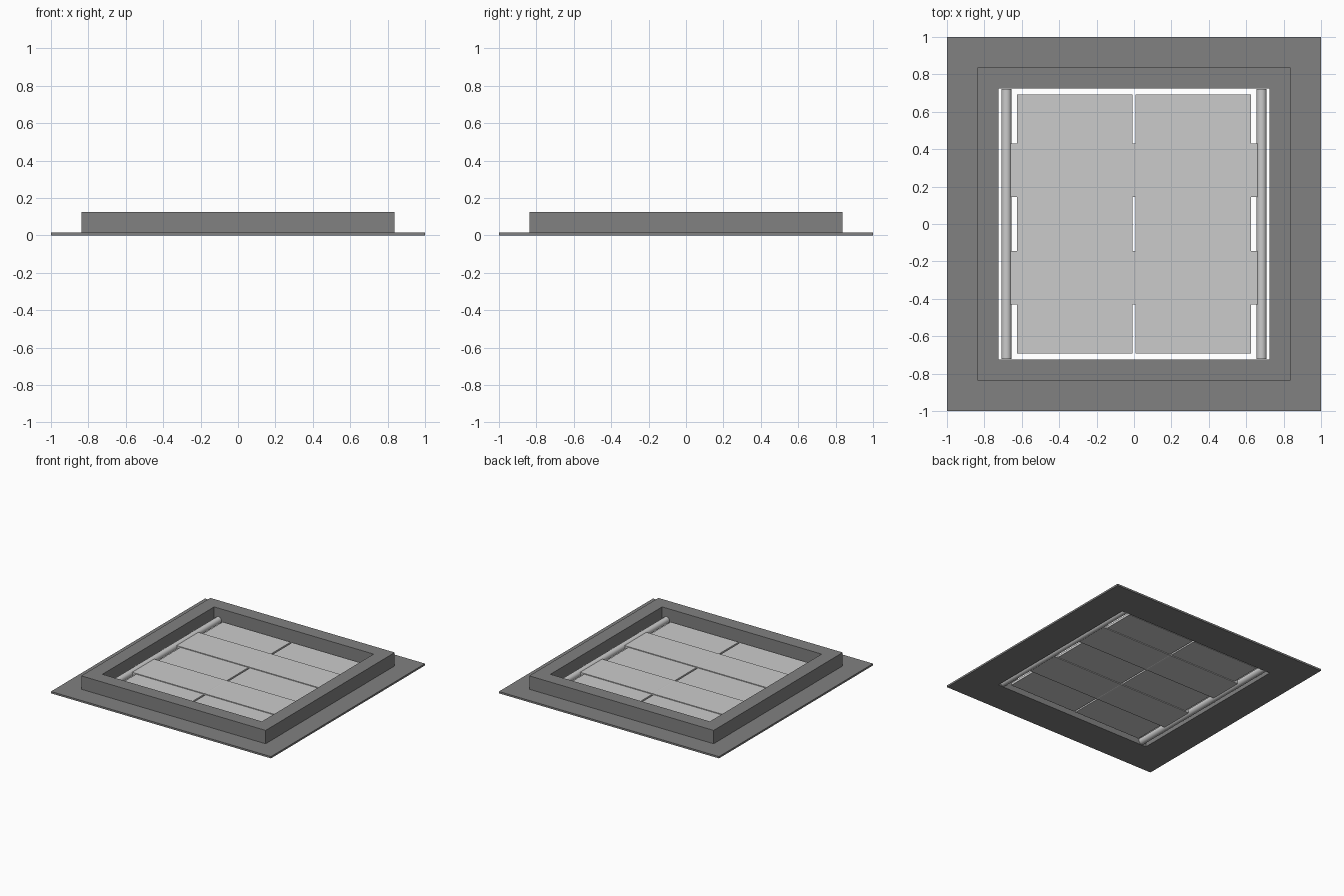
import bpy, bmesh, math
from mathutils import Matrix

if "Cube" in bpy.data.objects:
    bpy.data.objects.remove(bpy.data.objects["Cube"])


def material(name, v):
    m = bpy.data.materials.new(name)
    m.diffuse_color = (v, v, v, 1)
    m.use_nodes = True
    m.node_tree.nodes["Principled BSDF"].inputs["Base Color"].default_value = m.diffuse_color
    return m


DARK = material("dark_grey", 0.22)
LIGHT = material("light_grey", 0.62)


def finish(name, bm, mat):
    bmesh.ops.recalc_face_normals(bm, faces=bm.faces)
    me = bpy.data.meshes.new(name)
    bm.to_mesh(me)
    bm.free()
    ob = bpy.data.objects.new(name, me)
    me.materials.append(mat)
    bpy.context.collection.objects.link(ob)
    return ob


def box(name, x0, x1, y0, y1, z0, z1, mat):
    bm = bmesh.new()
    bmesh.ops.create_cube(bm, size=1)
    bm.transform(Matrix.Translation(((x0 + x1) / 2, (y0 + y1) / 2, (z0 + z1) / 2))
                 @ Matrix.Diagonal((x1 - x0, y1 - y0, z1 - z0, 1)))
    return finish(name, bm, mat)


def rod(name, x, y0, y1, z, r, mat):
    bm = bmesh.new()
    bmesh.ops.create_cone(bm, cap_ends=True, segments=24, radius1=r, radius2=r, depth=y1 - y0)
    bm.transform(Matrix.Translation((x, (y0 + y1) / 2, z)) @ Matrix.Rotation(math.pi / 2, 4, 'X'))
    for f in bm.faces:
        f.smooth = len(f.verts) == 4
    for e in bm.edges:
        e.smooth = all(f.smooth for f in e.link_faces)
    return finish(name, bm, mat)


# Frame: one profile (half-width, height) swept around the square opening
T = 0.015
profile = [(0.725, 0), (1, 0), (1, T), (0.838, T), (0.838, 0.125), (0.725, 0.125)]
bm = bmesh.new()
rings = [[bm.verts.new((sx * d, sy * d, z)) for d, z in profile]
         for sx, sy in ((1, 1), (-1, 1), (-1, -1), (1, -1))]
n = len(profile)
for i in range(4):
    a, b = rings[i], rings[(i + 1) % 4]
    for j in range(n):
        k = (j + 1) % n
        bm.faces.new((a[j], b[j], b[k], a[k]))
finish("frame", bm, DARK)

# Two mirrored flaps with hinge leaves reaching the outer rods
ZC, ROD_X, ROD_R = 0.03, 0.682, 0.027
LEAVES = ((-0.43, -0.145), (0.145, 0.43))
for side, s in (("left", -1), ("right", 1)):
    rod(f"{side}_hinge_rod", s * ROD_X, -0.722, 0.722, ZC, ROD_R, LIGHT)
    xs = sorted((s * 0.007, s * 0.625))
    box(f"{side}_flap", *xs, -0.693, 0.693, ZC - 0.01, ZC + 0.01, LIGHT)
    xs = sorted((s * 0.007, s * ROD_X))
    for i, (y0, y1) in enumerate(LEAVES):
        box(f"{side}_hinge_leaf_{i}", *xs, y0, y1, ZC - 0.016, ZC + 0.016, LIGHT)

# Knuckles joining the flaps at the centre
for i, (y0, y1) in enumerate(LEAVES):
    rod(f"centre_knuckle_{i}", 0, y0, y1, ZC, 0.018, LIGHT)
